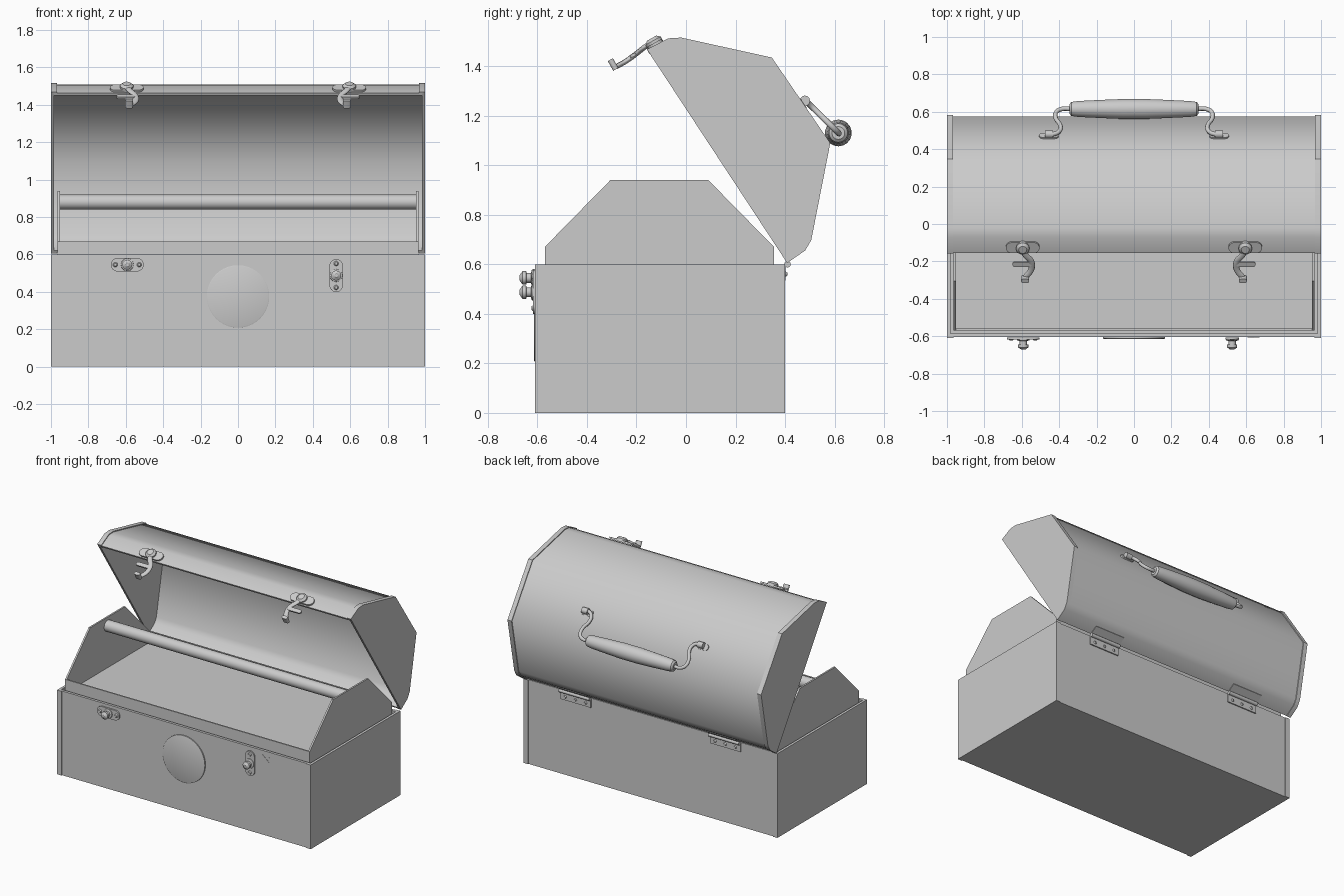
import bpy, bmesh
from math import radians, sin, cos, pi
from mathutils import Matrix, Vector

if "Cube" in bpy.data.objects:
    bpy.data.objects.remove(bpy.data.objects["Cube"])

def finish(name, bm, matrix=None, angle=35):
    bmesh.ops.recalc_face_normals(bm, faces=bm.faces)
    me = bpy.data.meshes.new(name)
    bm.to_mesh(me)
    bm.free()
    me.shade_smooth()
    me.set_sharp_from_angle(angle=radians(angle))
    ob = bpy.data.objects.new(name, me)
    bpy.context.collection.objects.link(ob)
    if matrix:
        ob.matrix_world = matrix
    return ob

def extrude(name, pts, vec, matrix=None, angle=35):
    bm = bmesh.new()
    f = bm.faces.new([bm.verts.new(p) for p in pts])
    r = bmesh.ops.extrude_face_region(bm, geom=[f], use_keep_orig=True)
    bmesh.ops.translate(bm, vec=vec, verts=[v for v in r["geom"] if isinstance(v, bmesh.types.BMVert)])
    return finish(name, bm, matrix, angle)

def prism(name, yz, x0, x1, angle=35):
    return extrude(name, [(x0, y, z) for y, z in yz], (x1 - x0, 0, 0), angle=angle)

def box(name, x0, x1, y0, y1, z0, z1):
    return prism(name, [(y0, z0), (y1, z0), (y1, z1), (y0, z1)], x0, x1)

def capsule(name, half, r, thick, matrix, rot=0):
    # flat round-ended plate in local xy, extruded along local z
    pts = []
    for i in range(20):
        a = 2 * pi * (i + 0.5) / 20 - pi / 2
        pts.append((r * cos(a) + (half - r) * (1 if i < 10 else -1), r * sin(a), 0))
    return extrude(name, pts, (0, 0, thick), matrix @ Matrix.Rotation(rot, 4, 'Z'))

def lathe(name, prof, matrix, n=16):
    bm = bmesh.new()
    rings = [[bm.verts.new((r * cos(2 * pi * i / n), r * sin(2 * pi * i / n), z))
              for i in range(n)] for r, z in prof]
    for a, b in zip(rings, rings[1:]):
        for i in range(n):
            j = (i + 1) % n
            bm.faces.new((a[i], a[j], b[j], b[i]))
    bm.faces.new(rings[0])
    bm.faces.new(rings[-1])
    return finish(name, bm, matrix)

def tube(name, pts, r, matrix=None):
    cu = bpy.data.curves.new(name, 'CURVE')
    cu.dimensions = '3D'
    cu.bevel_depth, cu.bevel_resolution, cu.resolution_u = r, 2, 5
    cu.use_fill_caps = True
    sp = cu.splines.new('BEZIER')
    sp.bezier_points.add(len(pts) - 1)
    for bp, p in zip(sp.bezier_points, pts):
        bp.co = p
        bp.handle_left_type = bp.handle_right_type = 'AUTO'
    ob = bpy.data.objects.new(name, cu)
    bpy.context.collection.objects.link(ob)
    if matrix:
        ob.matrix_world = matrix
    return ob

def frame(x, y, z, deg):
    return Matrix.Translation((x, y, z)) @ Matrix.Rotation(radians(deg), 4, 'X')

def offset(chain, d):
    # parallel copy of an open chain, d > 0 is outward
    v = [Vector(p) for p in chain]
    out = []
    for i, p in enumerate(v):
        segs = [(v[k + 1] - v[k]).normalized() for k in (i - 1, i) if 0 <= k < len(v) - 1]
        ns = [Vector((-s.y, s.x)) for s in segs]
        m = sum(ns, Vector((0, 0))).normalized()
        out.append(tuple(p + m * d / m.dot(ns[0])))
    return out

def along_x(x, y, z):
    return Matrix.Translation((x, y, z)) @ Matrix.Rotation(pi / 2, 4, 'Y')

SIDES = (("left", -1), ("right", 1))

# lower box: open-topped body with wrapped end panels
box("box_floor", -0.99, 0.99, -0.604, 0.394, 0, 0.015)
box("box_front", -0.99, 0.99, -0.604, -0.585, 0, 0.6)
box("box_back", -0.99, 0.99, 0.375, 0.394, 0, 0.6)
for s, k in SIDES:
    box(f"box_end_{s}", k * 0.982, k, -0.61, 0.40, 0, 0.6)
    box(f"box_front_flange_{s}", k * 0.965, k * 0.99, -0.61, -0.6, 0, 0.6)
    box(f"box_back_flange_{s}", k * 0.965, k * 0.99, 0.39, 0.40, 0, 0.6)

# lift-out tray with peaked ends and a carrying rod
box("tray_floor", -0.96, 0.96, -0.57, 0.355, 0.57, 0.58)
box("tray_front", -0.96, 0.96, -0.57, -0.56, 0.57, 0.67)
box("tray_back", -0.96, 0.96, 0.345, 0.355, 0.57, 0.67)
peak = [(-0.57, 0.57), (-0.57, 0.67), (-0.305, 0.94), (0.09, 0.94), (0.355, 0.67), (0.355, 0.57)]
for s, k in SIDES:
    prism(f"tray_end_{s}", peak, k * 0.952, k * 0.964)
lathe("tray_rod", [(0.04, -0.955), (0.04, 0.955)], along_x(0, -0.108, 0.88), 20)

# open lid: thin shell, end plates and folded rims
lid = [(-0.155, 1.462), (-0.07, 1.506), (-0.02, 1.509), (0.343, 1.429), (0.576, 1.088),
       (0.5, 0.7), (0.477, 0.66), (0.405, 0.61)]
prism("lid_shell", lid + offset(lid, -0.014)[::-1], -0.985, 0.985, 60)
rim = offset(lid, 0.006)
for s, k in SIDES:
    prism(f"lid_end_{s}", rim, k * 0.984, k)
    prism(f"lid_rim_{s}", rim + offset(lid, -0.002)[::-1], k * 0.968, k * 0.99)

# hinges
for s, k in SIDES:
    x = 0.59 * k
    lathe(f"hinge_pin_{s}", [(0.013, -0.12), (0.013, 0.12)], along_x(x, 0.41, 0.6), 12)
    box(f"hinge_lower_leaf_{s}", x - 0.12, x + 0.12, 0.393, 0.402, 0.535, 0.6)
    prism(f"hinge_upper_leaf_{s}", [(0.408, 0.606), (0.46, 0.643), (0.456, 0.652), (0.403, 0.614)],
          x - 0.12, x + 0.12)
    for i in (-1, 0, 1):
        lathe(f"hinge_rivet_{s}", [(0.011, 0), (0.006, 0.007)], frame(x + 0.08 * i, 0.402, 0.56, -90), 10)

# latch posts on the box front: one lies flat, the other stands upright
for s, x, z, rot in (("left", -0.592, 0.545, 0), ("right", 0.525, 0.487, pi / 2)):
    m = frame(x, -0.608, z, 90)
    capsule(f"latch_post_plate_{s}", 0.088, 0.036, 0.009, m, rot)
    lathe(f"latch_post_{s}", [(0.036, 0), (0.033, 0.014), (0.02, 0.018), (0.02, 0.036),
                              (0.027, 0.037), (0.027, 0.052), (0.01, 0.064)], m, 12)
    for e in (-1, 1):
        d = Matrix.Rotation(rot, 4, 'Z') @ Vector((0.064 * e, 0, 0.009))
        lathe(f"latch_post_rivet_{s}", [(0.013, 0), (0.008, 0.006)], m @ Matrix.Translation(d), 10)
for a in (25, -40):
    capsule("scratch_mark", 0.035, 0.005, 0.003, frame(0.64, -0.603, 0.545, 90), radians(a))

# round plain plate on the front
lathe("front_disc", [(0.167, 0), (0.167, 0.01), (0.162, 0.012)], frame(0, -0.602, 0.375, 90), 40)

# hook latches on the lid lip
for s, k in SIDES:
    m = frame(0.595 * k, -0.122, 1.483, 29)
    capsule(f"latch_base_{s}", 0.09, 0.033, 0.012, m)
    lathe(f"latch_pivot_{s}", [(0.036, 0), (0.036, 0.022), (0.022, 0.034)], m, 14)
    hook = [(0, 0.02, 0.03), (-0.012 * k, -0.035, 0.028), (-0.045 * k, -0.085, 0.015),
            (-0.046 * k, -0.135, 0.005), (-0.015 * k, -0.185, 0.005)]
    tube(f"latch_hook_{s}", hook, 0.017, m @ Matrix.Diagonal((1, 1, 0.6, 1)))
    capsule(f"latch_tip_{s}", 0.022, 0.012, 0.045, m @ Matrix.Translation((-0.013 * k, -0.188, -0.006)))
    capsule(f"latch_thumb_tab_{s}", 0.052, 0.014, 0.012, m @ Matrix.Translation((0.003 * k, -0.1, 0.004)))

# carrying handle: fat grip on bent wire arms
half = [(0.026, -0.345), (0.038, -0.335), (0.043, -0.3), (0.049, -0.18), (0.054, -0.06)]
lathe("handle_grip", half + [(r, -z) for r, z in half[::-1]], along_x(0, 0.615, 1.13), 18)
pivot, grip = Vector((0, 0.482, 1.262)), Vector((0, 0.615, 1.13))
bend = [(0.33, 1), (0.385, 1), (0.415, 0.88), (0.418, 0.62), (0.395, 0.36), (0.395, 0.15), (0.425, 0), (0.475, 0)]
for s, k in SIDES:
    tube(f"handle_wire_{s}", [pivot.lerp(grip, t) + Vector((k * x, 0, 0)) for x, t in bend], 0.012)
    m = frame(0.455 * k, 0.468, 1.246, -55.7)
    capsule(f"handle_bracket_{s}", 0.052, 0.022, 0.008, m)
    lathe(f"handle_bracket_loop_{s}", [(0.021, -0.022), (0.021, 0.022)], along_x(0.455 * k, 0.48, 1.26), 12)
